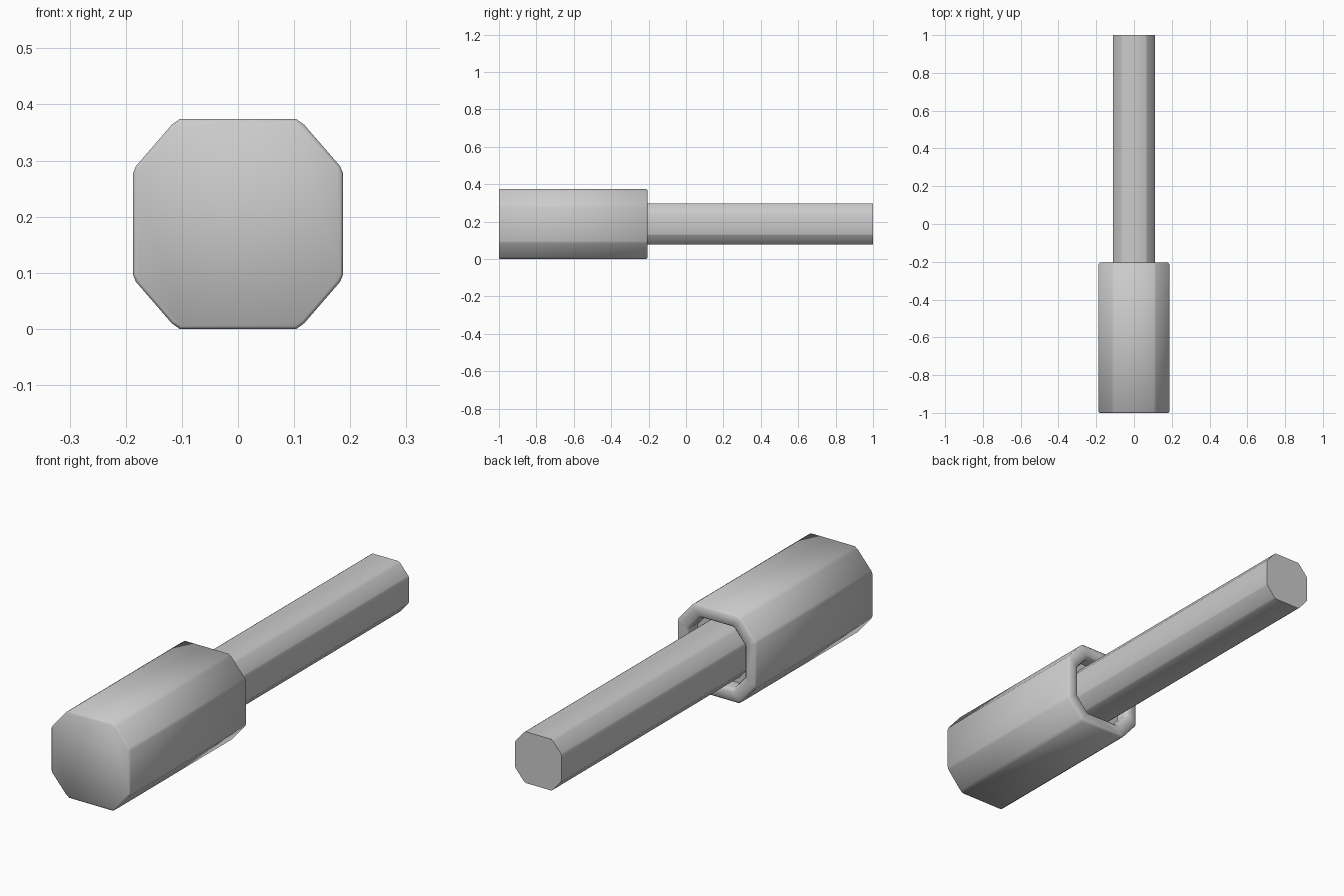
import bpy, bmesh

if "Cube" in bpy.data.objects:
    bpy.data.objects.remove(bpy.data.objects["Cube"])

CZ = 0.187
# One quadrant of the softened octagon section (half-width 0.187)
QUAD = [(0.187, 0.091), (0.182, 0.103), (0.118, 0.177), (0.104, 0.187)]


def section():
    right_top = QUAD
    left_top = [(-x, z) for x, z in reversed(QUAD)]
    top = right_top + left_top
    return top + [(-x, -z) for x, z in top]


def loft(name, stations):
    """Skin octagon sections given as (half_width, y), capping both ends."""
    bm = bmesh.new()
    rings = []
    for half, y in stations:
        s = half / 0.187
        rings.append([bm.verts.new((x * s, y, CZ + z * s)) for x, z in section()])
    n = len(rings[0])
    for a, b in zip(rings, rings[1:]):
        for i in range(n):
            j = (i + 1) % n
            bm.faces.new((a[i], a[j], b[j], b[i]))
    bm.faces.new(rings[0])
    bm.faces.new(rings[-1])
    bmesh.ops.recalc_face_normals(bm, faces=bm.faces)
    me = bpy.data.meshes.new(name)
    bm.to_mesh(me)
    bm.free()
    ob = bpy.data.objects.new(name, me)
    bpy.context.collection.objects.link(ob)
    bpy.ops.object.select_all(action='DESELECT')
    ob.select_set(True)
    bpy.context.view_layer.objects.active = ob
    bpy.ops.object.shade_smooth_by_angle(angle=0.87)
    return ob


# Thick sleeve: softened front end, rounded rim and recessed socket at the back
loft("sleeve", [(0.182, -1.0), (0.187, -0.995), (0.187, -0.212), (0.180, -0.205),
                (0.142, -0.205), (0.134, -0.213), (0.131, -0.225), (0.131, -0.265)])

# Thin shaft seated in the socket
loft("shaft", [(0.110, -0.265), (0.110, 1.0)])
